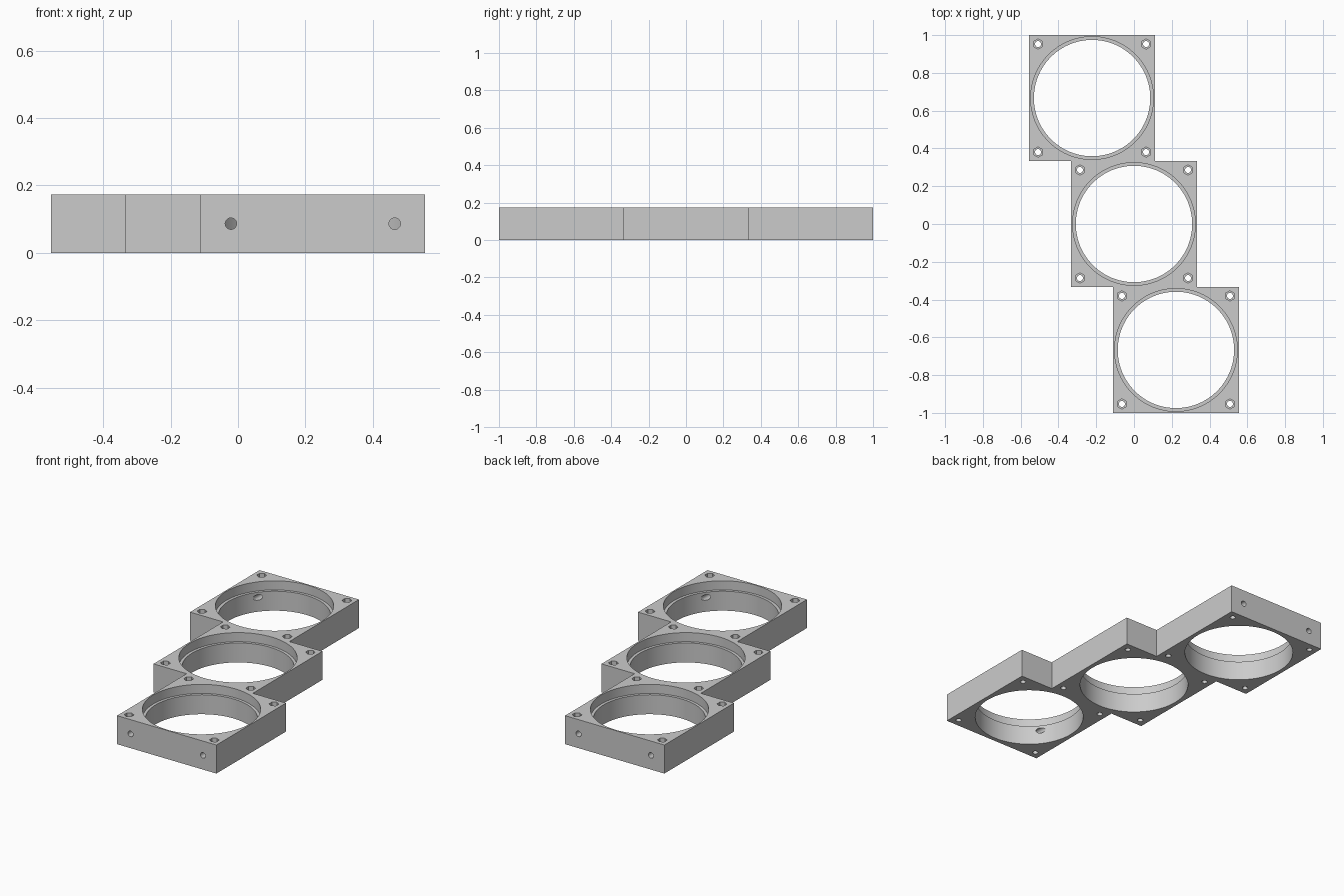
import bpy, bmesh, math
from mathutils import Matrix, Vector

if "Cube" in bpy.data.objects:
    bpy.data.objects.remove(bpy.data.objects["Cube"], do_unlink=True)

HALF = 1 / 3          # half side of one square module
SHIFT = 0.222         # sideways step between modules
HEIGHT = 0.173
CENTRES = [Vector((-i * SHIFT, i * 2 * HALF, 0)) for i in (-1, 0, 1)]
CORNERS = [Vector((sx * 0.286, sy * 0.286, 0)) for sx in (-1, 1) for sy in (-1, 1)]

grey = bpy.data.materials.new("light grey")
grey.use_nodes = True
grey.diffuse_color = (0.6, 0.6, 0.6, 1)
grey.node_tree.nodes["Principled BSDF"].inputs["Base Color"].default_value = (0.6, 0.6, 0.6, 1)


def make_object(name, bm):
    bmesh.ops.recalc_face_normals(bm, faces=bm.faces)
    mesh = bpy.data.meshes.new(name)
    bm.to_mesh(mesh)
    bm.free()
    mesh.materials.append(grey)
    obj = bpy.data.objects.new(name, mesh)
    bpy.context.collection.objects.link(obj)
    return obj


def add_cylinder(bm, centre, radius, z0, z1, sides):
    place = Matrix.Translation((centre.x, centre.y, (z0 + z1) / 2))
    bmesh.ops.create_cone(bm, cap_ends=True, segments=sides, radius1=radius,
                          radius2=radius, depth=z1 - z0, matrix=place)


def carve(target, bm):
    cutter = make_object("cutter", bm)
    cutter.hide_render = True
    mod = target.modifiers.new("carve", 'BOOLEAN')
    mod.operation = 'DIFFERENCE'
    mod.solver = 'EXACT'
    mod.object = cutter
    bpy.context.view_layer.objects.active = target
    bpy.ops.object.modifier_apply(modifier=mod.name)
    bpy.data.objects.remove(cutter, do_unlink=True)


# Staggered outline of three squares, extruded to a solid block
right_side = [(c.x + HALF, c.y + s * HALF) for c in CENTRES for s in (-1, 1)]
left_side = [(c.x - HALF, c.y + s * HALF) for c in reversed(CENTRES) for s in (1, -1)]
bm = bmesh.new()
base = bm.faces.new([bm.verts.new((x, y, 0)) for x, y in right_side + left_side])
top = bmesh.ops.extrude_face_region(bm, geom=[base])["geom"]
bmesh.ops.translate(bm, vec=(0, 0, HEIGHT),
                    verts=[v for v in top if isinstance(v, bmesh.types.BMVert)])
frame = make_object("triple_ring_frame", bm)

# Main bores and screw holes, right through
bm = bmesh.new()
for c in CENTRES:
    add_cylinder(bm, c, 0.308, -0.1, 0.3, 96)
    for k in CORNERS:
        add_cylinder(bm, c + k, 0.016, -0.1, 0.3, 24)
carve(frame, bm)

# Stepped seats and hexagonal nut pockets, from the top
bm = bmesh.new()
for c in CENTRES:
    add_cylinder(bm, c, 0.325, HEIGHT - 0.055, 0.3, 96)
    for k in CORNERS:
        add_cylinder(bm, c + k, 0.027, HEIGHT - 0.06, 0.3, 6)
carve(frame, bm)

# Horizontal holes through both end walls into the bores
bm = bmesh.new()
for c, s in ((CENTRES[0], -1), (CENTRES[2], 1)):
    for side in (-1, 1):
        place = (Matrix.Translation((c.x + side * 0.243, c.y + s * 0.27, HEIGHT / 2))
                 @ Matrix.Rotation(math.pi / 2, 4, 'X'))
        bmesh.ops.create_cone(bm, cap_ends=True, segments=24, radius1=0.017,
                              radius2=0.017, depth=0.24, matrix=place)
carve(frame, bm)

# Round walls smooth, corners crisp
bpy.ops.object.select_all(action='DESELECT')
frame.select_set(True)
bpy.context.view_layer.objects.active = frame
bpy.ops.object.shade_smooth_by_angle(angle=math.radians(30))
